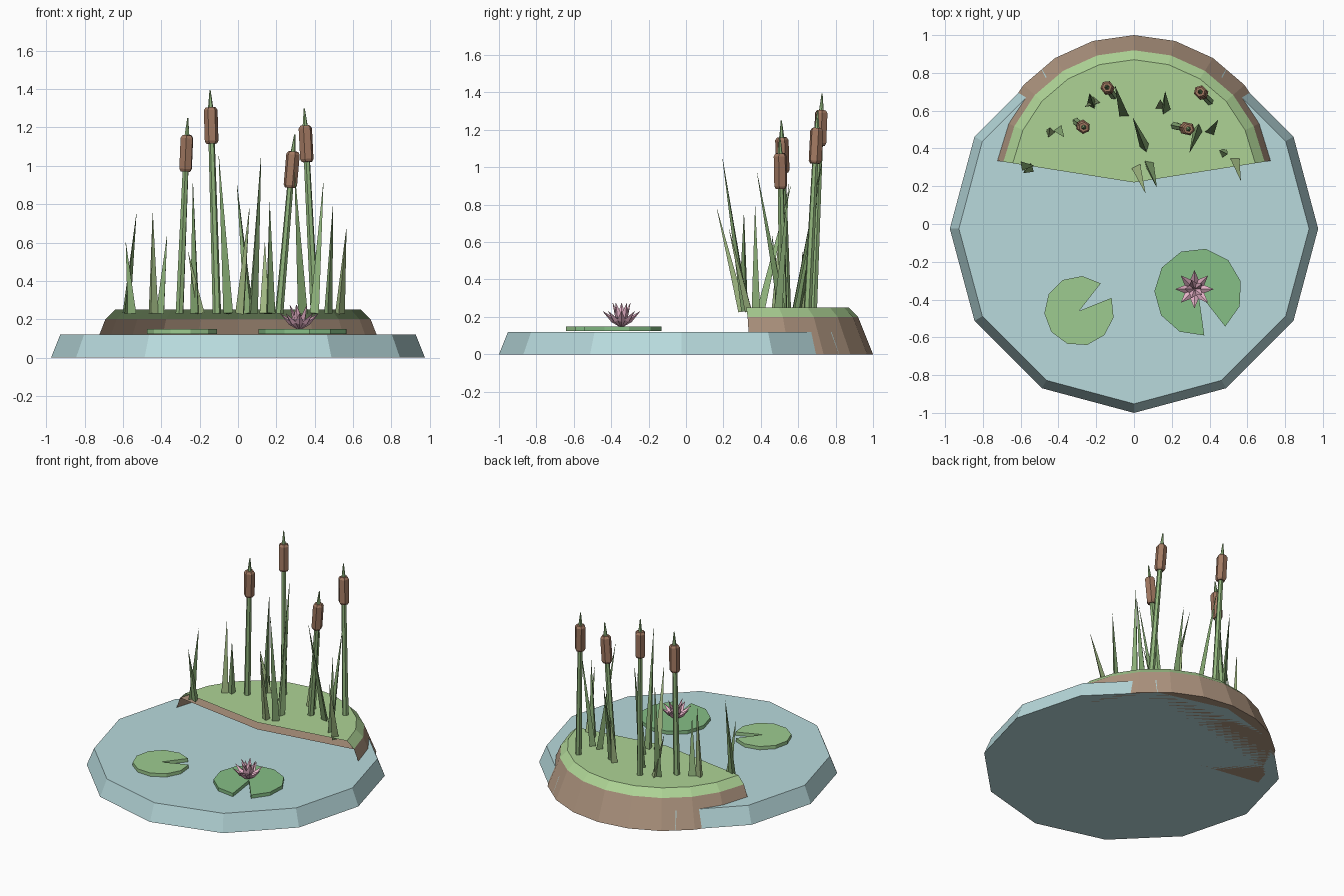
import bpy, bmesh
from math import sin, cos, radians, pi
from mathutils import Vector, Matrix

if "Cube" in bpy.data.objects:
    bpy.data.objects.remove(bpy.data.objects["Cube"])

def mat(name, r, g, b):
    m = bpy.data.materials.new(name)
    m.diffuse_color = (r, g, b, 1)
    m.use_nodes = True
    m.node_tree.nodes["Principled BSDF"].inputs["Base Color"].default_value = m.diffuse_color
    return m

WATER = mat("water", .48, .70, .72)
SOIL = mat("soil", .44, .31, .22)
GRASS = mat("grass", .42, .65, .30)
STEM = mat("stem", .28, .46, .20)
BLADE_A = mat("blade_dark", .20, .34, .14)
BLADE_B = mat("blade_light", .38, .52, .24)
BROWN = mat("seed_head", .36, .19, .12)
PAD_A = mat("pad_dark", .24, .52, .24)
PAD_B = mat("pad_light", .34, .60, .28)
PINK = mat("petal", .80, .45, .58)

def finish(bm, name, material):
    me = bpy.data.meshes.new(name)
    bm.to_mesh(me)
    bm.free()
    me.materials.append(material)
    ob = bpy.data.objects.new(name, me)
    bpy.context.collection.objects.link(ob)
    return ob

def rod(bm, p, q, r1, r2, n=6, flat=1.0, spin=0.0):
    """Tapered prism from p to q."""
    p, q = Vector(p), Vector(q)
    d = q - p
    rot = d.to_track_quat('Z', 'Y').to_matrix().to_4x4()
    m = (Matrix.Translation((p + q) / 2) @ rot
         @ Matrix.Diagonal((1, flat, 1, 1)) @ Matrix.Rotation(spin, 4, 'Z'))
    bmesh.ops.create_cone(bm, cap_ends=True, segments=n, radius1=r1,
                          radius2=r2, depth=d.length, matrix=m)

# pond water: 12-sided tapered disc
bm = bmesh.new()
rod(bm, (0, -.025, 0), (0, -.025, .12), .975, .927, 12)
finish(bm, "water", WATER)

# bank: sector shells, open along the front as in the model
def sector(name, material, r1, z1, r2, z2, bottom):
    bm = bmesh.new()
    c = Vector((0, .22, 0))
    angs = [radians(9 + 16.2 * i) for i in range(11)]
    rings = [[bm.verts.new(c + Vector((r * cos(a), r * sin(a), z))) for a in angs]
             for r, z in ((r1, z1), (r2, z2))]
    lo, hi = rings
    for i in range(10):
        bm.faces.new((lo[i], lo[i + 1], hi[i + 1], hi[i]))
    bm.faces.new(hi + [bm.verts.new(c + Vector((0, 0, z2)))])
    if bottom:
        bm.faces.new(lo[::-1] + [bm.verts.new(c + Vector((0, 0, z1)))])
    finish(bm, name, material)

sector("bank_soil", SOIL, .78, 0, .70, .20, True)
sector("bank_grass", GRASS, .70, .20, .65, .25, False)

# cattails: base xy, head centre xy, head bottom z
cattails = [((-.305, .54), (-.27, .515), .97), ((-.11, .68), (-.14, .72), 1.115),
            ((.215, .52), (.28, .505), .885), ((.40, .65), (.355, .695), 1.02)]
for i, (b, h, z) in enumerate(cattails, 1):
    base = Vector((*b, .23))
    mid = Vector((*h, z + .095))
    u = (mid - base).normalized()
    bm = bmesh.new()
    rod(bm, base, mid, .022, .016)
    rod(bm, mid + u * .09, mid + u * .185, .014, .003)
    finish(bm, f"cattail_stem_{i}", STEM)
    bm = bmesh.new()
    rod(bm, mid - u * .095, mid - u * .08, .028, .036)
    rod(bm, mid - u * .08, mid + u * .08, .036, .036)
    rod(bm, mid + u * .08, mid + u * .095, .036, .026)
    finish(bm, f"cattail_head_{i}", BROWN)

# reed blades: base xy, tip xyz
blades = [((-.585, .31), (-.53, .31, .75)), ((-.55, .30), (-.585, .27, .60)),
          ((-.445, .48), (-.445, .51, .755)), ((-.40, .50), (-.37, .46, .635)),
          ((-.22, .63), (-.235, .69, .91)), ((-.20, .65), (-.26, .62, .55)),
          ((-.05, .58), (-.10, .73, 1.05)), ((.06, .40), (-.005, .56, .90)),
          ((.015, .30), (.06, .165, .78)), ((.075, .32), (.12, .195, 1.05)),
          ((.165, .60), (.165, .70, .81)), ((.14, .62), (.14, .66, .60)),
          ((.34, .51), (.295, .38, .97)), ((.40, .49), (.445, .55, .91)),
          ((.53, .34), (.565, .23, .67)), ((.47, .38), (.495, .37, .79))]
for i, (b, t) in enumerate(blades, 1):
    bm = bmesh.new()
    rod(bm, (*b, .23), t, .03, 0.001, 3, .8, i * 1.3)
    finish(bm, f"reed_blade_{i}", BLADE_B if i % 3 == 0 else BLADE_A if i % 2 else STEM)

# lily pads: notched discs
def pad(name, material, x, y, r, start):
    bm = bmesh.new()
    pts = [(x, y)] + [(x + r * cos(radians(start + 33 * k)),
                       y + r * sin(radians(start + 33 * k))) for k in range(11)]
    f = bm.faces.new([bm.verts.new((a, b, .124)) for a, b in pts])
    ext = bmesh.ops.extrude_face_region(bm, geom=[f], use_keep_orig=True)
    vs = [g for g in ext["geom"] if isinstance(g, bmesh.types.BMVert)]
    bmesh.ops.translate(bm, verts=vs, vec=(0, 0, .024))
    bmesh.ops.recalc_face_normals(bm, faces=bm.faces)
    finish(bm, name, material)

pad("lily_pad_large", PAD_A, .34, -.36, .232, -52)
pad("lily_pad_small", PAD_B, -.29, -.46, .185, 52)

# water lily: two rings of pointed petals
bm = bmesh.new()
c = Vector((.32, -.345, .145))
for n, reach, height, off in ((8, .10, .085, 0), (5, .05, .13, .3)):
    for k in range(n):
        a = 2 * pi * k / n + off + pi / 2
        tip = c + Vector((cos(a) * reach, sin(a) * reach, height))
        mid = c.lerp(tip, .45)
        rod(bm, c, mid, .006, .024, 4, .6)
        rod(bm, mid, tip, .024, .001, 4, .6)
finish(bm, "water_lily", PINK)
